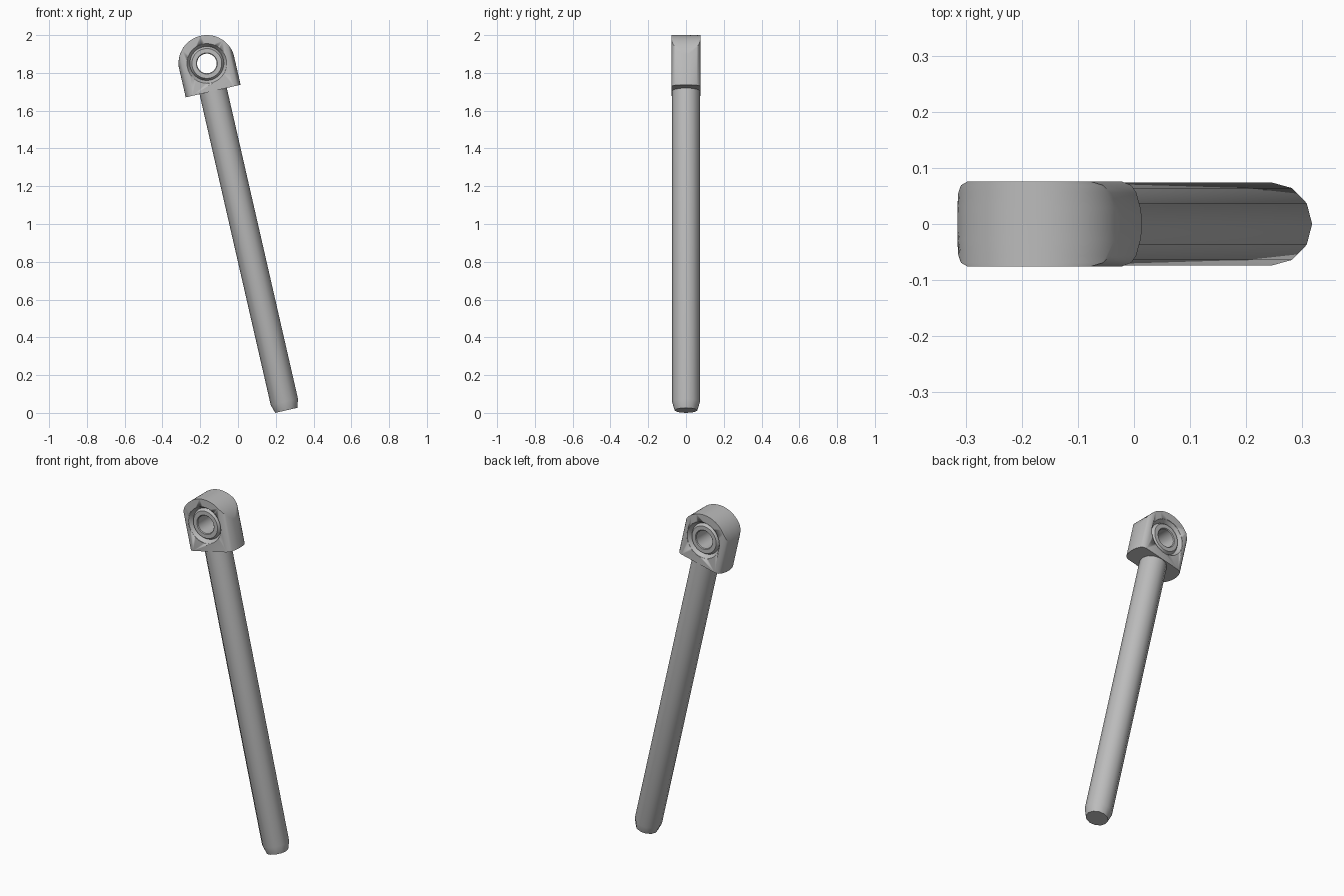
import bpy, bmesh, math
from mathutils import Matrix, Vector

if "Cube" in bpy.data.objects:
    bpy.data.objects.remove(bpy.data.objects["Cube"])

steel = bpy.data.materials.new("grey steel")
steel.use_nodes = True
steel.diffuse_color = (0.5, 0.5, 0.5, 1)
steel.node_tree.nodes["Principled BSDF"].inputs["Base Color"].default_value = (0.5, 0.5, 0.5, 1)

# The eye centre is the local origin; the shaft hangs down local -z, tilted about y
TILT = Matrix.Translation((-0.165, 0, 1.85)) @ Matrix.Rotation(math.radians(-12.9), 4, 'Y')
EYE_R = 0.15


def finish(bm, name, angle=35):
    bmesh.ops.recalc_face_normals(bm, faces=bm.faces)
    mesh = bpy.data.meshes.new(name)
    bm.to_mesh(mesh)
    bm.free()
    obj = bpy.data.objects.new(name, mesh)
    bpy.context.collection.objects.link(obj)
    obj.matrix_world = TILT
    mesh.materials.append(steel)
    bpy.ops.object.select_all(action='DESELECT')
    obj.select_set(True)
    bpy.context.view_layer.objects.active = obj
    bpy.ops.object.shade_smooth_by_angle(angle=math.radians(angle))
    return obj


def loft(rings, closed=False):
    bm = bmesh.new()
    loops = [[bm.verts.new(p) for p in ring] for ring in rings]
    pairs = list(zip(loops, loops[1:]))
    if closed:
        pairs.append((loops[-1], loops[0]))
    for a, b in pairs:
        for i in range(len(a)):
            j = (i + 1) % len(a)
            bm.faces.new((a[i], a[j], b[j], b[i]))
    if not closed:
        bm.faces.new(loops[0])
        bm.faces.new(loops[-1])
    return bm


def circle(radius, offset, sides, axis):
    pts = []
    for i in range(sides):
        a = math.tau * i / sides
        u, v = radius * math.cos(a), radius * math.sin(a)
        pts.append((u, v, offset) if axis == 'Z' else (u, offset, v))
    return pts


# Shaft with a chamfered tip
shaft = [(0.074, -0.12), (0.074, -1.838), (0.06, -1.884)]
finish(loft([circle(r, z, 12, 'Z') for r, z in shaft]), "shaft")


# Arched head, narrowing towards its front and back faces
def arch(half_width, y):
    start = math.acos(min(1, half_width / EYE_R))
    pts = [(half_width, y, -EYE_R)]
    for i in range(33):
        a = start + (math.pi - 2 * start) * i / 32
        pts.append((EYE_R * math.cos(a), y, EYE_R * math.sin(a)))
    return pts + [(-half_width, y, -EYE_R)]


half = [(0.149, 0.012), (0.147, 0.028), (0.139, 0.056), (0.13, 0.069), (0.112, 0.076)]
section = [(w, -y) for w, y in reversed(half)] + half
head = finish(loft([arch(w, y) for w, y in section]), "head")

# Bore through the head
cutter = finish(loft([circle(0.106, y, 48, 'Y') for y in (-0.2, 0.2)]), "bore_cutter")
cutter.hide_render = True
cutter.hide_set(True)
bore = head.modifiers.new("bore", 'BOOLEAN')
bore.operation = 'DIFFERENCE'
bore.solver = 'EXACT'
bore.object = cutter
bpy.context.view_layer.objects.active = head
bpy.ops.object.modifier_apply(modifier="bore")
bpy.data.objects.remove(cutter)

# Bearing: outer race with sloped lip, groove and inner ring around the pin hole
lip = [(0.108, 0.074), (0.105, 0.074), (0.096, 0.062), (0.09, 0.05),
       (0.086, 0.058), (0.079, 0.068), (0.056, 0.068), (0.052, 0.064)]
profile = lip + [(r, -y) for r, y in reversed(lip)]
finish(loft([circle(r, y, 48, 'Y') for r, y in profile], closed=True), "bearing", 30)
